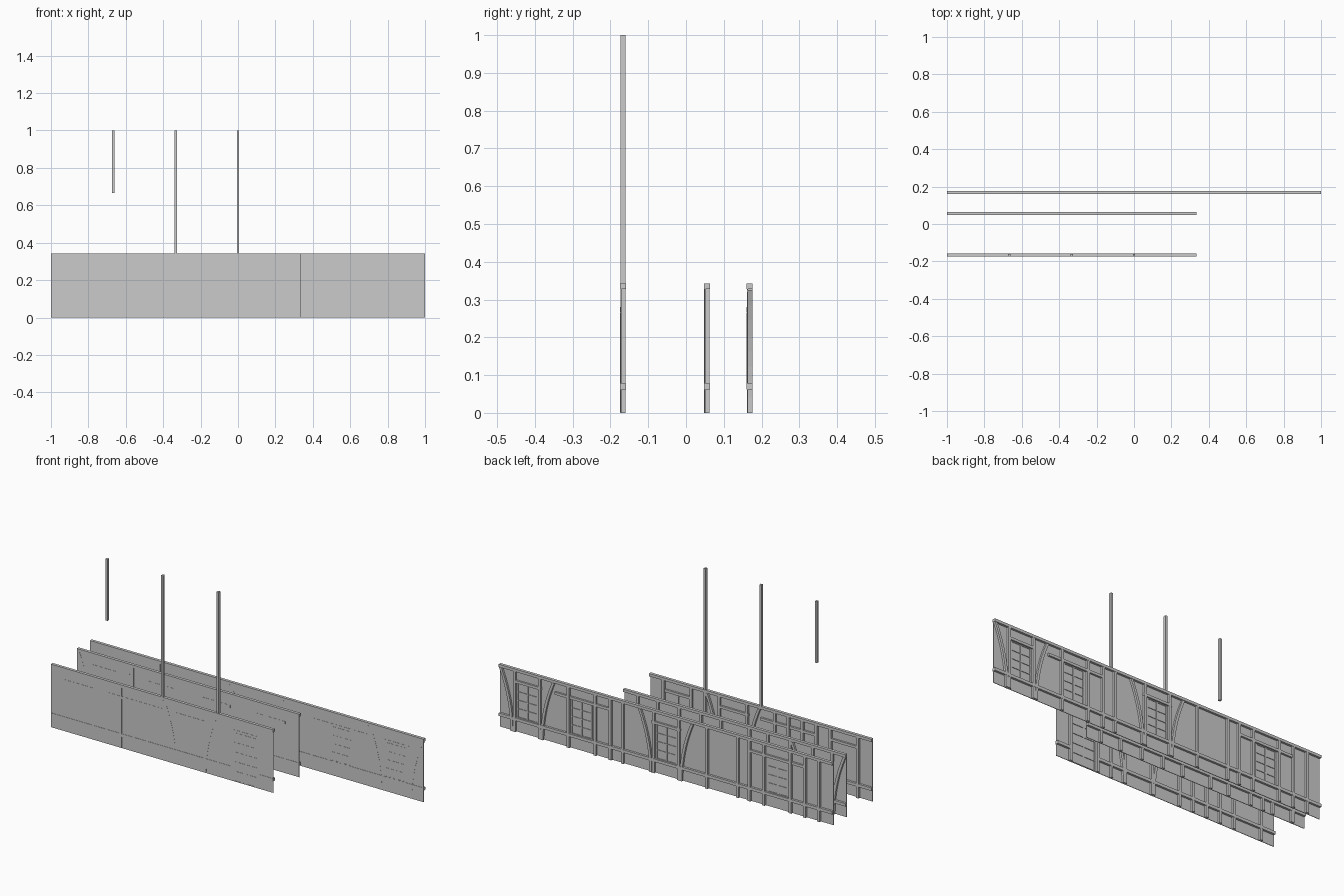
import bpy
import bmesh

if "Cube" in bpy.data.objects:
    bpy.data.objects.remove(bpy.data.objects["Cube"], do_unlink=True)

GREY = (0.6, 0.6, 0.6, 1)
mat = bpy.data.materials.new("plain grey")
mat.use_nodes = True
mat.diffuse_color = GREY
mat.node_tree.nodes["Principled BSDF"].inputs["Base Color"].default_value = GREY

M = 1 / 3          # module size
BEAM = 0.015       # timber width
HEAD = 0.273       # height of window and door heads
SILL = 0.07        # height of the low rail


def finish(bm, name):
    bmesh.ops.recalc_face_normals(bm, faces=bm.faces)
    mesh = bpy.data.meshes.new(name)
    bm.to_mesh(mesh)
    bm.free()
    mesh.materials.append(mat)
    bpy.context.collection.objects.link(bpy.data.objects.new(name, mesh))


def box(bm, x0, x1, y0, y1, z0, z1):
    verts = bmesh.ops.create_cube(bm, size=1)["verts"]
    for v in verts:
        v.co = (x1 if v.co.x > 0 else x0, y1 if v.co.y > 0 else y0, z1 if v.co.z > 0 else z0)


def brace(bm, top, bottom, y0, y1, steps=8):
    # curved timber: upright at the foot, leaning outwards at the top
    rings = []
    for i in range(steps + 1):
        t = i / steps
        x = bottom + (top - bottom) * t * t
        z = t * (M - BEAM / 2)
        h = BEAM / 2
        rings.append([bm.verts.new(p) for p in
                      ((x - h, y0, z), (x + h, y0, z), (x + h, y1, z), (x - h, y1, z))])
    for a, b in zip(rings, rings[1:]):
        for k in range(4):
            n = (k + 1) % 4
            bm.faces.new((a[k], a[n], b[n], b[k]))
    bm.faces.new(rings[0])
    bm.faces.new(rings[-1])


def panes(bm, centre, half, z0, z1, y0, y1, rows):
    # frame with one mullion and thin glazing bars
    for x in (centre - half, centre, centre + half):
        box(bm, x - 0.004, x + 0.004, y0, y1, z0, z1)
    for i in range(rows + 1):
        z = z0 + (z1 - z0) * i / rows
        box(bm, centre - half, centre + half, y0, y1, z - 0.002, z + 0.002)


def wall(name, y, x1, posts, heads, braces=(), windows=(), door=None):
    y0, y1 = y - 0.0075, y + 0.0075
    # infill panel, almost flush with the front of the timbers
    bm = bmesh.new()
    box(bm, -1, x1, y0 + 0.001, y0 + 0.004, 0, M)
    finish(bm, name + "_panel")

    # long rails, the low one broken at the door
    bm = bmesh.new()
    box(bm, -1, x1, y0 - 0.0005, y1 + 0.0005, M - 0.006, M + 0.009)
    spans = [(-1, x1)] if door is None else [(-1, door - 0.08), (door + 0.08, x1)]
    for a, b in spans:
        box(bm, a, b, y0 - 0.0005, y1 + 0.0005, SILL - 0.008, SILL + 0.008)
    for a, b in heads:
        box(bm, a, b, y0, y1 - 0.001, HEAD - 0.007, HEAD + 0.007)
    finish(bm, name + "_rails")

    bm = bmesh.new()
    for x in posts:
        box(bm, x - BEAM / 2, x + BEAM / 2, y0 + 0.0005, y1, 0, M)
    finish(bm, name + "_posts")

    if braces:
        bm = bmesh.new()
        for top, bottom in braces:
            brace(bm, top, bottom, y0 + 0.0005, y1)
        finish(bm, name + "_braces")

    if windows:
        bm = bmesh.new()
        for c in windows:
            panes(bm, c, 0.06, SILL + 0.01, HEAD - 0.01, y0, y0 + 0.007, 4)
        finish(bm, name + "_windows")

    if door is not None:
        bm = bmesh.new()
        panes(bm, door, 0.07, 0.003, HEAD - 0.01, y0, y0 + 0.007, 5)
        finish(bm, name + "_door")


def pair(c, d):
    return [c - d, c + d]


def bracing(c):
    # two braces leaning away from an opening
    return [(c + s * 0.158, c + s * 0.09) for s in (-1, 1)]


# Front wall with a door
wall("front_wall", -0.167, M,
     posts=pair(-5 * M / 2, 0.083) + pair(-M * 1.5, 0.083) + [-0.5]
     + pair(-M / 2, 0.083) + pair(M / 2, 0.083) + [-2 * M],
     heads=[(-0.92, -0.75), (-2 * M, -M), (-0.26, -0.08), (0.08, 0.25)],
     braces=bracing(-M / 2), door=M / 2)

# Middle wall
wall("middle_wall", 0.055, M,
     posts=[-0.917, -0.8, -2 * M, -0.53, -0.42, -0.25, -0.13, 0, 0.13, 0.25],
     heads=[(-0.92, -0.75), (-0.58, -0.42), (-0.26, -0.08), (0.08, 0.25)],
     braces=bracing(-5 * M / 2))

# Long rear wall with four windows
wall("rear_wall", 0.168, 1,
     posts=[-0.917, -0.833, -0.5, -0.43, -0.245, 0.26, M]
     + pair(-2 * M, 0.08) + pair(0, 0.075) + pair(0.505, 0.08) + pair(0.833, 0.075),
     heads=[(-0.83, -0.5), (-0.085, 0.085), (M, 2 * M), (0.75, 0.915)],
     braces=bracing(0) + bracing(0.833),
     windows=[-2 * M, 0, 0.51, 0.833])

# Tall free posts, one, two and three modules long
for i, name in enumerate(("short_post", "medium_post", "tall_post")):
    bm = bmesh.new()
    x = (i - 2) * M
    box(bm, x - 0.006, x + 0.006, -0.174, -0.16, (2 - i) * M, 1)
    finish(bm, name)
